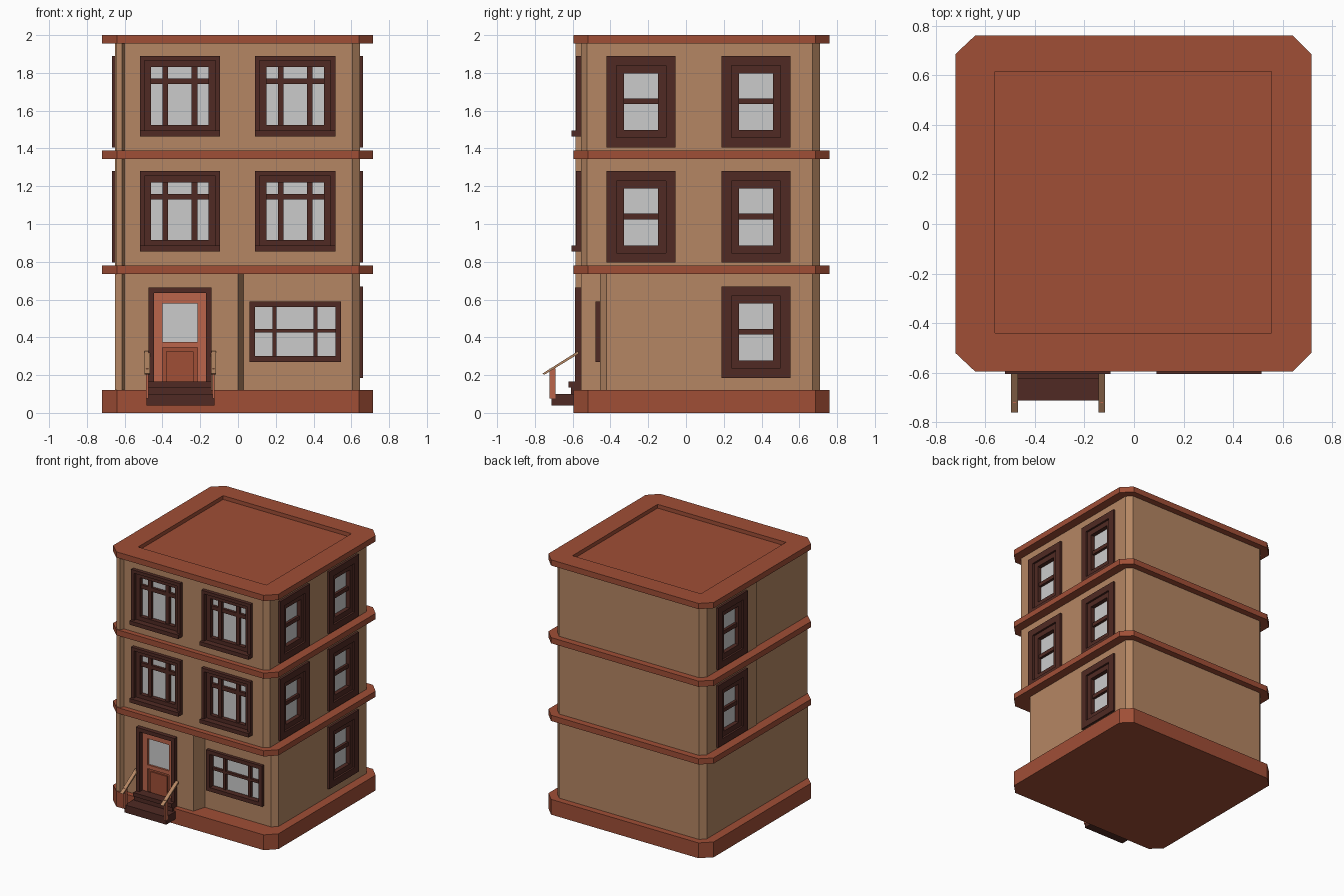
import bpy, bmesh
from mathutils import Vector

if "Cube" in bpy.data.objects:
    bpy.data.objects.remove(bpy.data.objects["Cube"])


def mat(name, rgb):
    m = bpy.data.materials.new(name)
    m.diffuse_color = (*rgb, 1)
    m.use_nodes = True
    m.node_tree.nodes["Principled BSDF"].inputs["Base Color"].default_value = m.diffuse_color
    return m


BRICK = mat("brick_red", (0.35, 0.077, 0.037))
TAN = mat("tan_plaster", (0.46, 0.24, 0.125))
DARK = mat("dark_wood", (0.08, 0.023, 0.017))
DOOR = mat("door_red", (0.50, 0.13, 0.07))

# Facade coordinates: u along the wall, z up, d outward from the wall plane
FACES = {
    "front": lambda u, z, d: (u, -0.555 - d, z),
    "shop": lambda u, z, d: (u, -0.455 - d, z),
    "right": lambda u, z, d: (0.645 + d, u, z),
    "left": lambda u, z, d: (-0.65 - d, u, z),
}
WORLD = lambda x, z, y: (x, y, z)


def finish(name, bm, material=None):
    bmesh.ops.recalc_face_normals(bm, faces=bm.faces)
    me = bpy.data.meshes.new(name)
    bm.to_mesh(me)
    bm.free()
    ob = bpy.data.objects.new(name, me)
    bpy.context.collection.objects.link(ob)
    if material:
        me.materials.append(material)
    return ob


def add_box(bm, f, u0, u1, z0, z1, d0, d1):
    rows = [[bm.verts.new(f(u, z, d)) for u, z in
             ((u0, z0), (u1, z0), (u1, z1), (u0, z1))] for d in (d0, d1)]
    for r in rows:
        bm.faces.new(r)
    for i in range(4):
        j = (i + 1) % 4
        bm.faces.new((rows[0][i], rows[0][j], rows[1][j], rows[1][i]))


def add_ring(bm, f, u0, u1, z0, z1, w, d0, d1):
    rows = []
    for inset, d in ((0, d0), (0, d1), (w, d1), (w, d0)):
        a, b, c, e = u0 + inset, u1 - inset, z0 + inset, z1 - inset
        rows.append([bm.verts.new(f(u, z, d)) for u, z in ((a, c), (b, c), (b, e), (a, e))])
    for k in range(4):
        p, q = rows[k], rows[(k + 1) % 4]
        for i in range(4):
            j = (i + 1) % 4
            bm.faces.new((p[i], p[j], q[j], q[i]))


def box(name, material, *ext, f=WORLD):
    bm = bmesh.new()
    add_box(bm, f, *ext)
    return finish(name, bm, material)


def prism(name, material, pts, z0, z1):
    bm = bmesh.new()
    face = bm.faces.new([bm.verts.new((x, y, z0)) for x, y in pts])
    ext = bmesh.ops.extrude_face_region(bm, geom=[face])["geom"]
    bmesh.ops.translate(bm, vec=(0, 0, z1 - z0),
                        verts=[v for v in ext if isinstance(v, bmesh.types.BMVert)])
    return finish(name, bm, material)


def cut(ob, bm, name):
    cutter = finish(name, bm)
    cutter.hide_render = True
    cutter.hide_viewport = True
    m = ob.modifiers.new("openings", "BOOLEAN")
    m.operation, m.solver, m.object = "DIFFERENCE", "EXACT", cutter


def window(name, face, holes, u0, u1, z0, z1, w1, w2, bars_u=(), bars_z=(), sill=False,
           proud=0.018):
    """Stepped frame with glazing bars, grey glass and an opening in the wall."""
    f = FACES[face]
    bm = bmesh.new()
    add_ring(bm, f, u0, u1, z0, z1, w1, -0.02, proud)
    a, b, c, e = u0 + w1, u1 - w1, z0 + w1, z1 - w1
    if w2:
        add_ring(bm, f, a, b, c, e, w2, -0.04, 0.003)
    w = w1 + w2
    for p, q in bars_u:
        add_box(bm, f, p, q, z0 + w, z1 - w, -0.035, -0.008)
    for p, q in bars_z:
        add_box(bm, f, u0 + w, u1 - w, p, q, -0.035, -0.01)
    if sill:
        add_box(bm, f, u0, u1, z0 - 0.001, z0 + 0.03, 0, 0.05)
    finish(name + "_frame", bm, DARK)
    box(name + "_glass", None, u0 + w - 0.005, u1 - w + 0.005, z0 + w - 0.005, z1 - w + 0.005,
        -0.05, -0.03, f=f)
    add_box(holes, f, a - 0.006, b + 0.006, c - 0.006, e + 0.006, -0.045, 0.05)


# Plinth, floor bands and roof slab
SLAB = [(-0.64, -0.595), (0.64, -0.595), (0.715, -0.52), (0.715, 0.685),
        (0.64, 0.76), (-0.64, 0.76), (-0.72, 0.685), (-0.72, -0.52)]
prism("plinth", BRICK, SLAB, 0, 0.12)
prism("lower_band", BRICK, SLAB, 0.735, 0.78)
prism("upper_band", BRICK, SLAB, 1.345, 1.39)
roof = prism("roof_slab", BRICK, SLAB, 1.955, 2.0)
recess = bmesh.new()
add_box(recess, WORLD, -0.56, 0.555, 1.97, 2.1, -0.44, 0.615)
cut(roof, recess, "roof_recess_cutter")

# Walls of each storey
POST = [(-0.65, -0.585), (-0.615, -0.585), (-0.60, -0.555)]
BACK = [(0.645, 0.67), (0.605, 0.71), (-0.61, 0.71), (-0.65, 0.67)]
STEP = [(-0.65, 0.05), (-0.644, 0.05), (-0.644, -0.585)]
ground = prism("ground_walls", TAN, POST + [(0.0, -0.555), (0.03, -0.455), (0.605, -0.455),
                                            (0.645, -0.42)] + BACK, 0.12, 0.735)
UPPER = POST[1:] + [(0.605, -0.555), (0.645, -0.525)] + BACK + STEP

# Upper storeys with their windows
for label, z, top in (("middle", 0.78, 1.345), ("top", 1.39, 1.955)):
    walls = prism(label + "_walls", TAN, UPPER, z, top)
    holes = bmesh.new()
    zo = z - 1.39
    for side, c in (("left", -0.3075), ("right", 0.3025)):
        window(f"{label}_front_{side}_window", "front", holes, c - 0.2125, c + 0.2125,
               1.465 + zo, 1.89 + zo, 0.025, 0.035,
               bars_u=[(c - 0.092, c - 0.062), (c + 0.062, c + 0.092)],
               bars_z=[(1.74 + zo, 1.77 + zo)], sill=True, proud=0.028)
    for side, u0 in (("right", -0.42), ("right", 0.188), ("left", 0.188)):
        window(f"{label}_{side}_side_window", side, holes, u0, u0 + 0.365,
               1.405 + zo, 1.89 + zo, 0.052, 0.04, bars_z=[(1.635 + zo, 1.665 + zo)])
    cut(walls, holes, label + "_opening_cutter")

# Ground storey windows
holes = bmesh.new()
window("ground_side_window", "right", holes, 0.188, 0.553, 0.185, 0.67, 0.052, 0.04,
       bars_z=[(0.415, 0.445)])
window("shop_window", "shop", holes, 0.06, 0.545, 0.27, 0.59, 0.03, 0,
       bars_u=[(0.183, 0.205), (0.40, 0.422)], bars_z=[(0.425, 0.445)], proud=0.025)

# Front door: frame, leaf, glass and raised panel
F = FACES["front"]
bm = bmesh.new()
add_ring(bm, F, -0.475, -0.14, 0.13, 0.665, 0.03, -0.03, 0.033)
finish("door_frame", bm, DARK)
add_box(holes, F, -0.455, -0.16, 0.15, 0.645, -0.04, 0.05)
bm = bmesh.new()
for ext in ((-0.45, -0.40, 0.15, 0.64), (-0.215, -0.165, 0.15, 0.64),
            (-0.40, -0.215, 0.58, 0.64), (-0.40, -0.215, 0.345, 0.375)):
    add_box(bm, F, *ext, -0.04, -0.005)
finish("door_leaf", bm, DOOR)
box("door_glass", None, -0.405, -0.21, 0.37, 0.585, -0.045, -0.02, f=F)
bm = bmesh.new()
add_box(bm, F, -0.405, -0.21, 0.15, 0.35, -0.045, -0.02)
add_box(bm, F, -0.38, -0.235, 0.15, 0.325, -0.02, -0.01)
finish("door_panel", bm, BRICK)
cut(ground, holes, "ground_opening_cutter")

# Entrance steps
bm = bmesh.new()
add_box(bm, WORLD, -0.475, -0.14, 0.135, 0.165, -0.622, -0.55)
add_box(bm, WORLD, -0.475, -0.14, 0.095, 0.135, -0.61, -0.55)
add_box(bm, WORLD, -0.485, -0.125, 0.04, 0.10, -0.712, -0.59)
finish("entrance_steps", bm, DARK)

# Handrails with their posts, one on each side of the steps
for side, x in (("left", -0.481), ("right", -0.130)):
    box(side + "_rail_post", DOOR, x - 0.006, x + 0.006, 0.075, 0.235, -0.722, -0.692)
    bm = bmesh.new()
    path = [(-0.76, 0.208), (-0.75, 0.202), (-0.57, 0.312), (-0.57, 0.328)]
    f = bm.faces.new([bm.verts.new((x - 0.014, y, z)) for y, z in path])
    ext = bmesh.ops.extrude_face_region(bm, geom=[f])["geom"]
    bmesh.ops.translate(bm, vec=Vector((0.028, 0, 0)),
                        verts=[v for v in ext if isinstance(v, bmesh.types.BMVert)])
    finish(side + "_handrail", bm, TAN)
